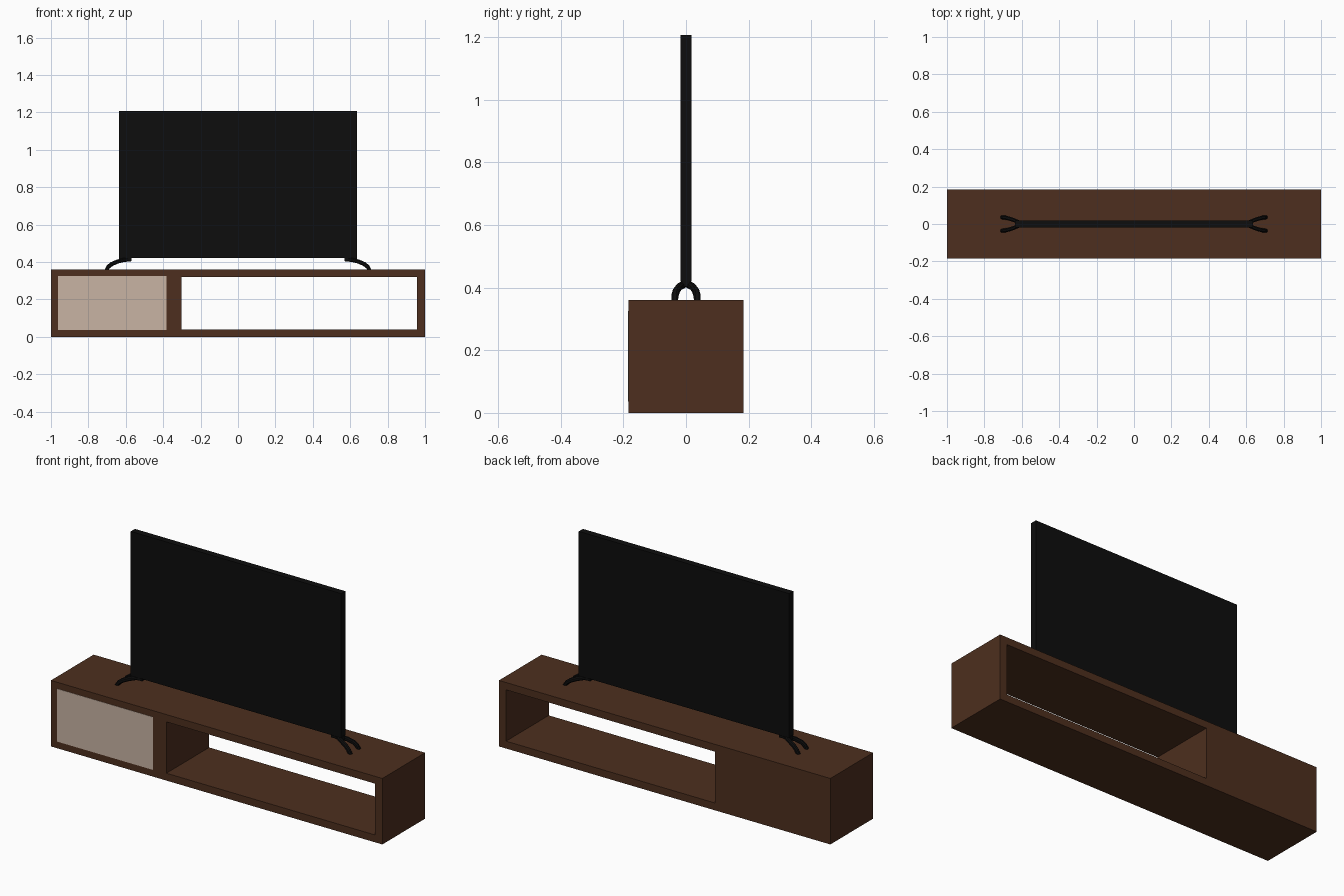
import bpy, bmesh
from mathutils import Vector

if "Cube" in bpy.data.objects:
    bpy.data.objects.remove(bpy.data.objects["Cube"])


def material(name, rgb):
    m = bpy.data.materials.new(name)
    m.diffuse_color = (*rgb, 1)
    m.use_nodes = True
    m.node_tree.nodes["Principled BSDF"].inputs["Base Color"].default_value = m.diffuse_color
    return m


wood = material("dark_wood", (0.075, 0.028, 0.013))
beige = material("beige", (0.58, 0.455, 0.37))
black = material("black", (0.004, 0.004, 0.004))


def finish(name, bm, mat):
    bmesh.ops.recalc_face_normals(bm, faces=bm.faces)
    me = bpy.data.meshes.new(name)
    bm.to_mesh(me)
    bm.free()
    me.materials.append(mat)
    ob = bpy.data.objects.new(name, me)
    bpy.context.collection.objects.link(ob)
    return ob


def box(name, lo, hi, mat):
    bm = bmesh.new()
    bmesh.ops.create_cube(bm, size=1)
    lo, hi = Vector(lo), Vector(hi)
    for v in bm.verts:
        v.co = (lo + hi) / 2 + v.co * (hi - lo)
    return finish(name, bm, mat)


# Cabinet: rectangular frame with a through opening and a solid left end
def rect(x0, x1, z0, z1):
    return [(x0, z0), (x1, z0), (x1, z1), (x0, z1)]


bm = bmesh.new()
loops = [[bm.verts.new((x, y, z)) for x, z in r]
         for r in (rect(-1, 1, 0, 0.36), rect(-0.303, 0.957, 0.04, 0.32))
         for y in (-0.184, 0.184)]
out_front, out_back, in_front, in_back = loops
for a, b in ((out_front, out_back), (in_front, in_back),
             (out_front, in_front), (out_back, in_back)):
    for i in range(4):
        j = (i + 1) % 4
        bm.faces.new((a[i], a[j], b[j], b[i]))
finish("cabinet", bm, wood)

# Door panel on the closed compartment
box("door_panel", (-0.963, -0.1855, 0.037), (-0.383, -0.18, 0.325), beige)

# Television screen slab
box("television", (-0.635, -0.018, 0.42), (0.635, 0.018, 1.207), black)


# Forked feet: two curved prongs and a mounting block at each end
def prong(name, sx, sy):
    pts = [(0.575, 0, 0.413), (0.61, 0.006, 0.411), (0.645, 0.022, 0.402),
           (0.675, 0.031, 0.389), (0.693, 0.035, 0.375), (0.703, 0.036, 0.359)]
    path = [Vector((x * sx, y * sy, z)) for x, y, z in pts]
    bm = bmesh.new()
    rings = []
    for i, p in enumerate(path):
        t = (path[min(i + 1, len(path) - 1)] - path[max(i - 1, 0)])
        if i == len(path) - 1:
            t = Vector((0, 0, -1))       # flat tip resting on the cabinet
            side, up = Vector((0, 1, 0)), Vector((1, 0, 0))
        else:
            t.normalize()
            side = t.cross(Vector((0, 0, 1))).normalized()
            up = side.cross(t)
        w = 0.0105
        rings.append([bm.verts.new(p + side * (a * w * sx) + up * (b * w * (sx if i == len(path) - 1 else 1)))
                      for a, b in ((-1, -0.5), (-0.5, -1), (0.5, -1), (1, -0.5),
                                   (1, 0.5), (0.5, 1), (-0.5, 1), (-1, 0.5))])
    # Match the tip ring's winding to the previous ring so it does not twist
    prev, last = rings[-2], rings[-1]
    prev_c, last_c = path[-2], path[-1]
    options = [r[k:] + r[:k] for r in (last, last[::-1]) for k in range(8)]
    rings[-1] = min(options, key=lambda r: sum(
        ((u.co - prev_c) - (v.co - last_c)).length for u, v in zip(prev, r)))
    for a, b in zip(rings, rings[1:]):
        for i in range(8):
            j = (i + 1) % 8
            bm.faces.new((a[i], a[j], b[j], b[i]))
    bm.faces.new(rings[0])
    bm.faces.new(rings[-1])
    finish(name, bm, black)


for side, sx in (("left", -1), ("right", 1)):
    xs = sorted((0.57 * sx, 0.637 * sx))
    box(f"{side}_foot_mount", (xs[0], -0.012, 0.404), (xs[1], 0.012, 0.425), black)
    for end, sy in (("front", -1), ("back", 1)):
        prong(f"{side}_{end}_prong", sx, sy)
